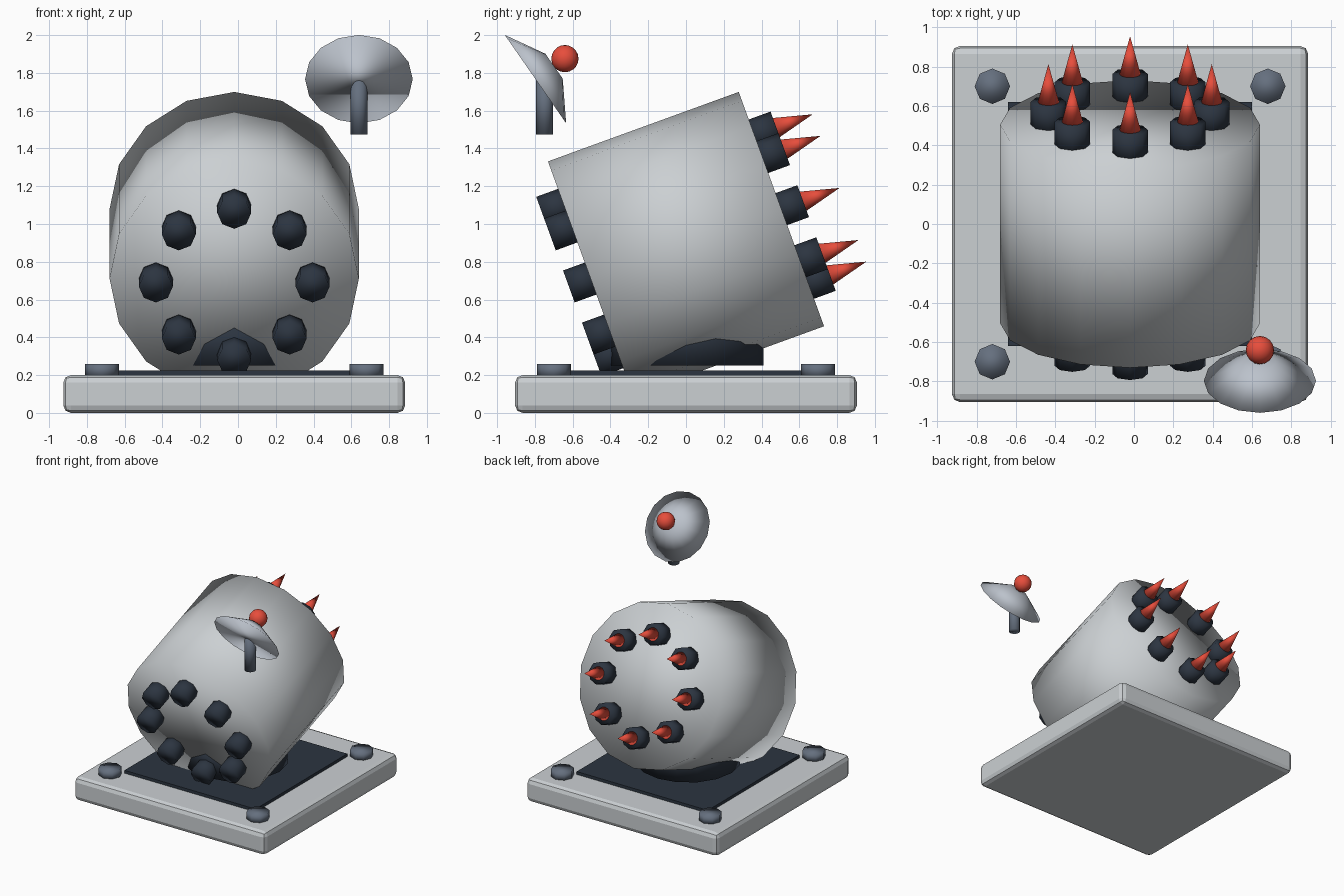
import bpy, math
from mathutils import Vector, Matrix

if "Cube" in bpy.data.objects:
    bpy.data.objects.remove(bpy.data.objects["Cube"])

CX = -0.02                                   # centre line of base and drum
TILT = math.radians(20)
AXIS = Vector((0, math.cos(TILT), math.sin(TILT)))
UP = Vector((0, -math.sin(TILT), math.cos(TILT)))
RIGHT = Vector((1, 0, 0))
DRUM = Vector((CX, 0, 0.895))


def material(name, rgb):
    m = bpy.data.materials.new(name)
    m.diffuse_color = (*rgb, 1)
    m.use_nodes = True
    m.node_tree.nodes["Principled BSDF"].inputs["Base Color"].default_value = m.diffuse_color
    return m


light = material("light_grey", (0.60, 0.63, 0.65))
pale = material("pale_blue_grey", (0.50, 0.54, 0.60))
steel = material("steel", (0.13, 0.16, 0.21))
dark = material("dark_navy", (0.025, 0.035, 0.052))
red = material("red", (0.80, 0.075, 0.045))


def finish(name, mat, smooth=True):
    ob = bpy.context.object
    ob.name = name
    ob.data.materials.append(mat)
    if smooth:
        bpy.ops.object.shade_smooth()
    return ob


def box(name, loc, size, mat, bevel=0):
    bpy.ops.mesh.primitive_cube_add(size=1, location=loc)
    ob = finish(name, mat, False)
    ob.scale = size
    bpy.ops.object.transform_apply(location=False, rotation=False, scale=True)
    if bevel:
        mod = ob.modifiers.new("bevel", 'BEVEL')
        mod.width, mod.segments = bevel, 2
    return ob


def cone(name, start, direction, length, r1, r2, sides, mat):
    """Straight round part growing from start along direction."""
    bpy.ops.mesh.primitive_cone_add(vertices=sides, radius1=r1, radius2=r2, depth=length)
    ob = finish(name, mat)
    z = direction.normalized()
    x = RIGHT
    y = z.cross(x)
    rot = Matrix((x, y, z)).transposed().to_4x4()
    ob.matrix_world = Matrix.Translation(Vector(start) + z * length / 2) @ rot
    return ob


Z = Vector((0, 0, 1))

# Base slab, inset panel and corner bolts
box("base", (CX, 0, 0.1), (1.81, 1.81, 0.2), light, 0.04)
box("base_panel", (CX, 0, 0.2125), (1.24, 1.24, 0.025), dark)
for sx in (-1, 1):
    for sy in (-1, 1):
        cone("bolt", (CX + 0.70 * sx, 0.70 * sy, 0.19), Z, 0.07, 0.09, 0.09, 8, steel)

# Turntable hub and tilted drum
cone("hub", (CX, 0, 0.25), Z, 0.25, 0.41, 0.41, 16, dark)
cone("drum", DRUM - AXIS * 0.5375, AXIS, 1.075, 0.66, 0.66, 16, light)

# Rings of sockets on both ends, spikes in the rear ones
for i in range(8):
    a = i * math.pi / 4
    ring = DRUM + 0.415 * (RIGHT * math.cos(a) + UP * math.sin(a))
    cone("front_socket", ring - AXIS * 0.50, -AXIS, 0.16, 0.09, 0.09, 8, dark)
    cone("rear_socket", ring + AXIS * 0.50, AXIS, 0.16, 0.09, 0.09, 8, dark)
    cone("spike", ring + AXIS * 0.655, AXIS, 0.21, 0.055, 0, 12, red)

# Floating dish with stem and ball
facing = Vector((0, 0.82, 0.57)).normalized()
rim = Vector((0.64, -0.797, 1.767))
cone("dish", rim, facing, 0.12, 0.285, 0.08, 16, pale)
cone("dish_stem", (0.64, -0.748, 1.475), Z, 0.30, 0.045, 0.045, 12, steel)
bpy.ops.mesh.primitive_uv_sphere_add(segments=16, ring_count=10, radius=0.072,
                                     location=rim + facing * 0.19)
finish("dish_ball", red)
